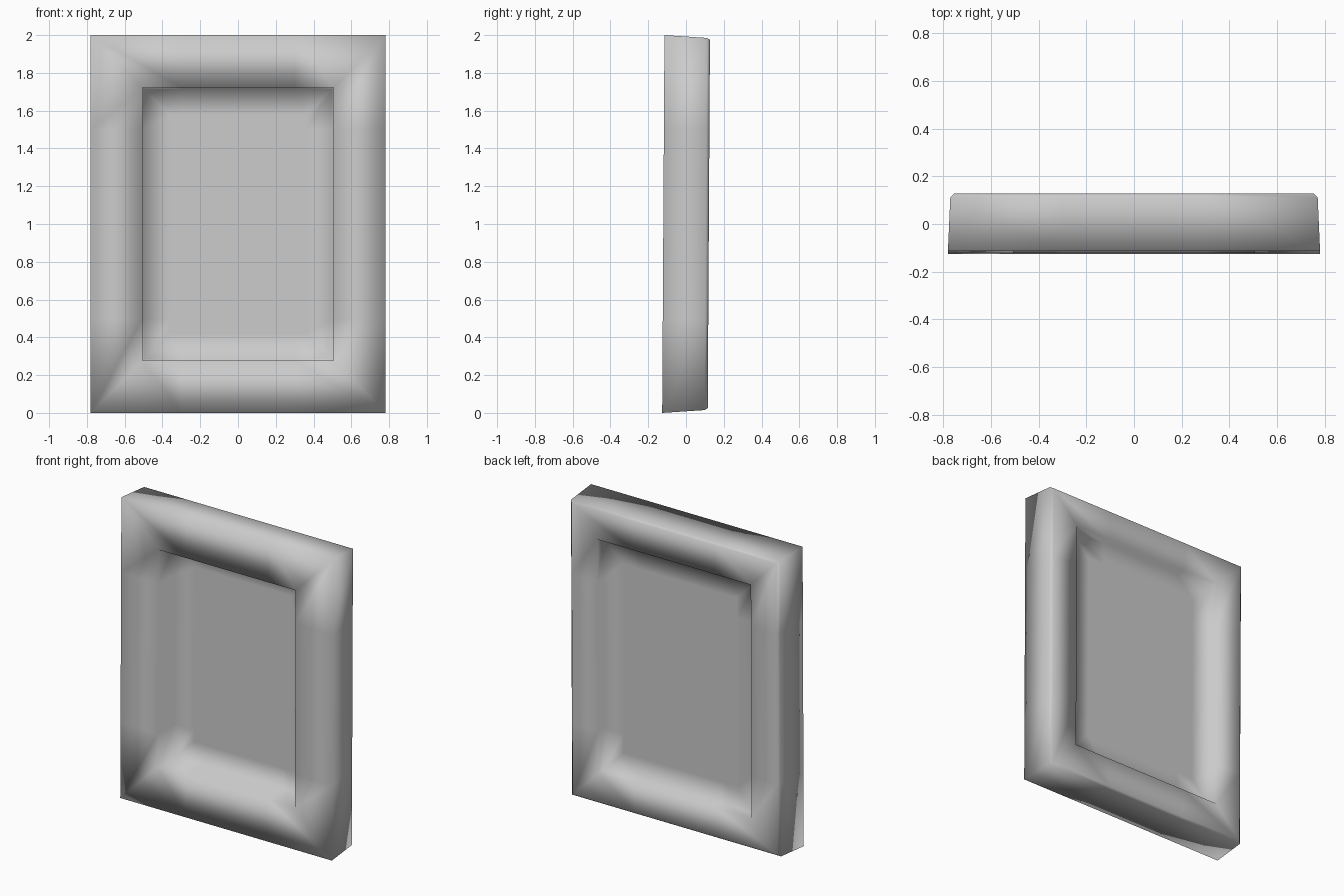
import bpy, bmesh

if "Cube" in bpy.data.objects:
    bpy.data.objects.remove(bpy.data.objects["Cube"])

# Concentric rectangular loops (half width, half height, depth), from the
# front panel out over the frame and round to the back panel
LOOPS = [
    (0.36, 0.58, 0.054),     # front panel field
    (0.50, 0.715, 0.054),    # front recess floor
    (0.505, 0.722, -0.118),  # front opening
    (0.78, 1.00, -0.12),     # outer front edge
    (0.77, 0.985, 0.105),    # outer side, before the back bevel
    (0.755, 0.975, 0.121),   # outer back edge
    (0.565, 0.78, 0.121),    # back opening
    (0.56, 0.775, 0.06),     # back recess floor
    (0.42, 0.63, 0.06),      # back panel field
]
LEAN = 0.006  # slight backward lean


def ring(bm, w, h, y):
    return [bm.verts.new((sx * w, y + LEAN * sz * h, 1 + sz * h))
            for sx, sz in ((-1, -1), (1, -1), (1, 1), (-1, 1))]


bm = bmesh.new()
rings = [ring(bm, *loop) for loop in LOOPS]

# Frame moulding: bridge neighbouring loops
for a, b in zip(rings, rings[1:]):
    for i in range(4):
        j = (i + 1) % 4
        bm.faces.new((a[i], a[j], b[j], b[i]))

# Inset panel, front and back
bm.faces.new(rings[0])
bm.faces.new(rings[-1])
bmesh.ops.recalc_face_normals(bm, faces=bm.faces)

# Extra cuts along the rails keep the soft shading even
for co, no in [((x, 0, 0), (1, 0, 0)) for x in (-0.3, 0, 0.3)] + \
              [((0, 0, z), (0, 0, 1)) for z in (0.5, 1, 1.5)]:
    bmesh.ops.bisect_plane(bm, geom=bm.verts[:] + bm.edges[:] + bm.faces[:],
                           plane_co=co, plane_no=no)

# Soft continuous shading
for f in bm.faces:
    f.smooth = True

mesh = bpy.data.meshes.new("framed_panel")
bm.to_mesh(mesh)
bm.free()
bpy.context.collection.objects.link(bpy.data.objects.new("framed_panel", mesh))
